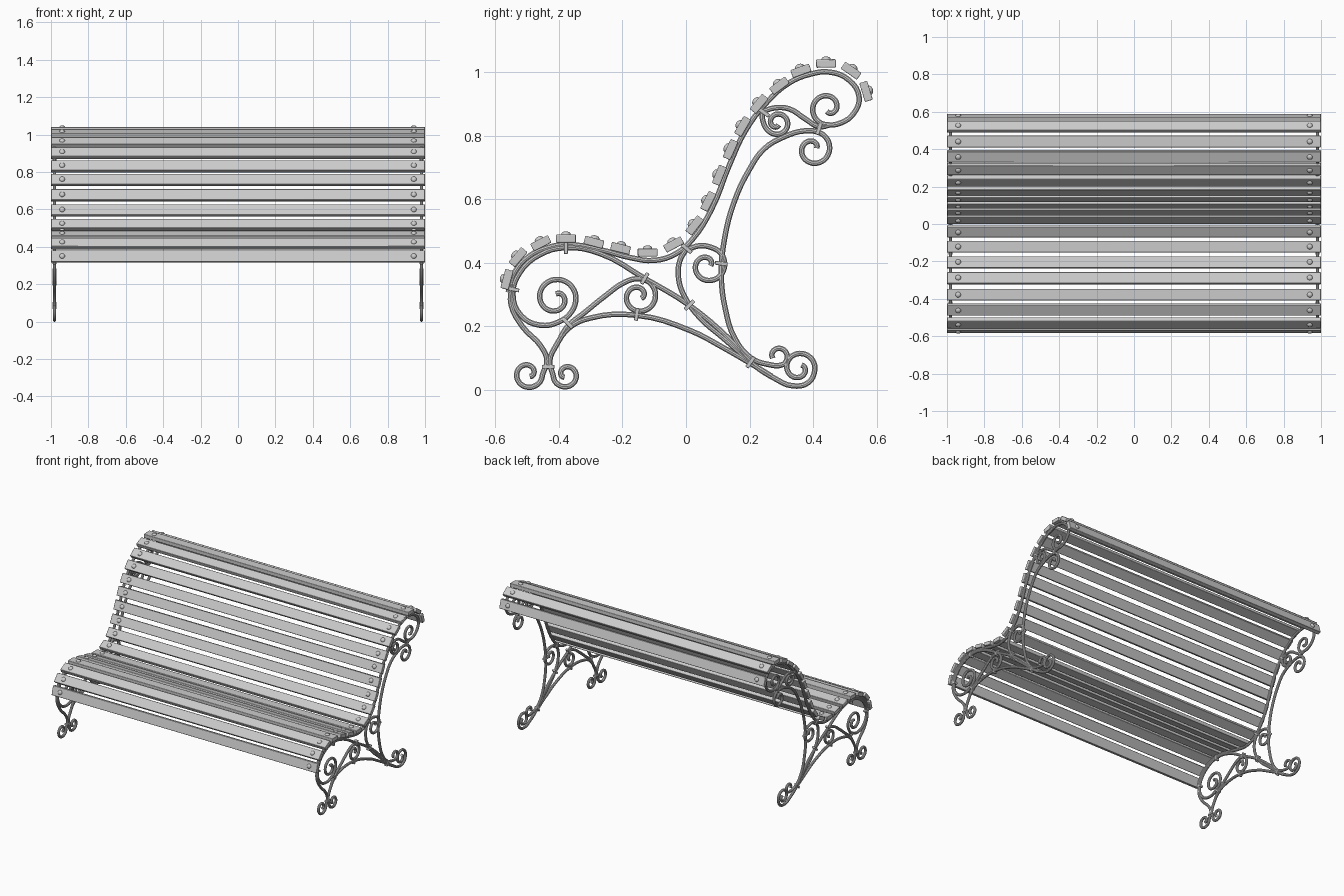
import bpy, bmesh
from math import radians, cos, sin, ceil
from mathutils import Matrix, Vector

if "Cube" in bpy.data.objects:
    bpy.data.objects.remove(bpy.data.objects["Cube"])

MM = 0.001          # side profile is drawn as (y, z) in thousandths
FRAME_X = 0.981
TUBE_R = 0.009


def finish(ob, mirror=False, bevel=0):
    if bevel:
        b = ob.modifiers.new("Bevel", 'BEVEL')
        b.width, b.segments = bevel, 2
    if mirror:
        ob.modifiers.new("Mirror", 'MIRROR')   # left and right end
    bpy.ops.object.select_all(action='DESELECT')
    ob.select_set(True)
    bpy.context.view_layer.objects.active = ob
    bpy.ops.object.shade_smooth_by_angle(angle=radians(35))


def mesh_object(name, bm, **kw):
    me = bpy.data.meshes.new(name)
    bm.to_mesh(me)
    bm.free()
    ob = bpy.data.objects.new(name, me)
    bpy.context.collection.objects.link(ob)
    finish(ob, **kw)
    return ob


def scroll(cy, cz, r0, r1, start, sweep):
    """Points of a spiral running inwards from radius r0 to r1."""
    n = ceil(abs(sweep) / 30)
    out = []
    for i in range(n + 1):
        t = i / n
        r = r0 + (r1 - r0) * t ** 1.5
        a = radians(start + sweep * t)
        out.append((cy + r * cos(a), cz + r * sin(a)))
    return out


def tube(name, pts):
    """Round bar along a side-view path, present at both ends of the bench."""
    cu = bpy.data.curves.new(name, 'CURVE')
    cu.dimensions = '3D'
    cu.resolution_u = 4
    cu.bevel_depth = TUBE_R
    cu.bevel_resolution = 3
    cu.use_fill_caps = True
    sp = cu.splines.new('BEZIER')
    sp.bezier_points.add(len(pts) - 1)
    for bp, (y, z) in zip(sp.bezier_points, pts):
        bp.co = (FRAME_X, y * MM, z * MM)
        bp.handle_left_type = bp.handle_right_type = 'AUTO'
    ob = bpy.data.objects.new(name, cu)
    bpy.context.collection.objects.link(ob)
    bpy.ops.object.select_all(action='DESELECT')
    ob.select_set(True)
    bpy.context.view_layer.objects.active = ob
    bpy.ops.object.convert(target='MESH')
    finish(bpy.context.view_layer.objects.active, mirror=True)


# Rail under the slats, ending in the top scroll
tube("slat_rail", [
    (-560, 306), (-538, 372), (-491, 422), (-435, 447), (-378, 457), (-272, 441),
    (-177, 416), (-99, 407), (-30, 429), (20, 473), (80, 567), (137, 708),
    (187, 815), (253, 903), (325, 966), (394, 994), (451, 1000), (513, 975),
    (545, 922), (529, 871), (488, 840)] + scroll(447, 886, 52, 10, -100, -370))

# Front loop, diagonal and rear foot in one bar
tube("seat_brace", scroll(-410, 288, 63, 13, 0, 450)[::-1] + [
    (-360, 246), (-397, 215), (-460, 203), (-520, 234), (-545, 300), (-523, 369),
    (-460, 425), (-378, 447), (-272, 429), (-130, 350), (11, 265), (137, 159),
    (215, 77), (278, 36), (335, 12), (385, 22)]
    + scroll(356, 68, 50, 12, -10, 420))

# Front leg bars and stretcher
tube("front_leg", [(-548, 331), (-551, 268), (-513, 196), (-457, 137), (-438, 90)]
     + scroll(-497, 50, 46, 10, 0, -420))
tube("lower_stretcher", scroll(-378, 47, 41, 9, 180, 420)[::-1] + [
    (-429, 90), (-410, 137), (-366, 196), (-303, 225), (-155, 234),
    (11, 187), (121, 130), (199, 85), (270, 42)])

# Inner scrolls
tube("seat_scroll", [(-395, 165), (-372, 200), (-319, 243), (-256, 294), (-193, 338),
                     (-155, 349)] + scroll(-149, 294, 55, 10, 60, -460))
tube("middle_scroll", [(5, 441), (42, 453)] + scroll(67, 391, 58, 10, 75, -440))
tube("middle_brace", [(2, 444), (-20, 404), (-23, 347), (-5, 294), (42, 228),
                      (121, 159), (199, 90)])

# Back leg with a scroll at both ends
tube("back_leg", scroll(400, 758, 55, 12, 70, -420)[::-1] + [
    (375, 815), (309, 796), (246, 758), (199, 692), (152, 592), (121, 473),
    (111, 363), (124, 253), (155, 159), (206, 99), (256, 80)]
    + scroll(290, 105, 30, 18, -60, 260))
tube("top_brace", [(240, 875), (278, 887), (325, 884), (375, 853), (419, 828), (455, 834)])
tube("top_scroll", [(240, 880), (243, 843), (262, 813)]
     + scroll(287, 840, 36, 8, -90, 400))

# Clips binding the bars together: y, z, angle
clips = [(-378, 447, 90), (-545, 316, -12), (-372, 209, -45), (-130, 350, 60),
         (-155, 237, 82), (11, 266, 45), (111, 397, -8), (2, 444, -40),
         (245, 873, -35), (419, 822, 72), (203, 86, 55), (-434, 72, 0)]
bm = bmesh.new()
for y, z, a in clips:
    m = (Matrix.Translation((FRAME_X, y * MM, z * MM)) @ Matrix.Rotation(radians(a), 4, 'X')
         @ Matrix.Diagonal((0.023, 0.040, 0.012, 1)))
    bmesh.ops.create_cube(bm, size=1, matrix=m)
mesh_object("bar_clips", bm, mirror=True, bevel=0.002)

# Slats with domed rivets: y, z, tilt
slats = [(-564, 347, 75), (-529, 417, 50), (-457, 461, 27), (-378, 476, 0),
         (-290, 464, -15), (-206, 445, -14), (-121, 432, 0), (-39, 457, 28),
         (27, 517, 52), (70, 593, 63), (105, 675, 68), (140, 756, 66),
         (178, 829, 60), (230, 900, 50), (294, 957, 37), (362, 1004, 20),
         (441, 1027, 1), (520, 1004, -35), (567, 939, -73)]
rivets = bmesh.new()
for i, (y, z, a) in enumerate(slats):
    place = Matrix.Translation((0, y * MM, z * MM)) @ Matrix.Rotation(radians(a), 4, 'X')
    bm = bmesh.new()
    bmesh.ops.create_cube(bm, size=1, matrix=Matrix.Diagonal((2, 0.062, 0.026, 1)))
    part = "seat" if i < 8 else "back"
    ob = mesh_object(f"{part}_slat_{i + 1}", bm, bevel=0.003)
    ob.matrix_world = place
    m = place @ Matrix.Translation((0.94, 0, 0.012)) @ Matrix.Diagonal((1, 1, 0.7, 1))
    bmesh.ops.create_uvsphere(rivets, u_segments=16, v_segments=8, radius=0.015, matrix=m)
mesh_object("rivets", rivets, mirror=True)
